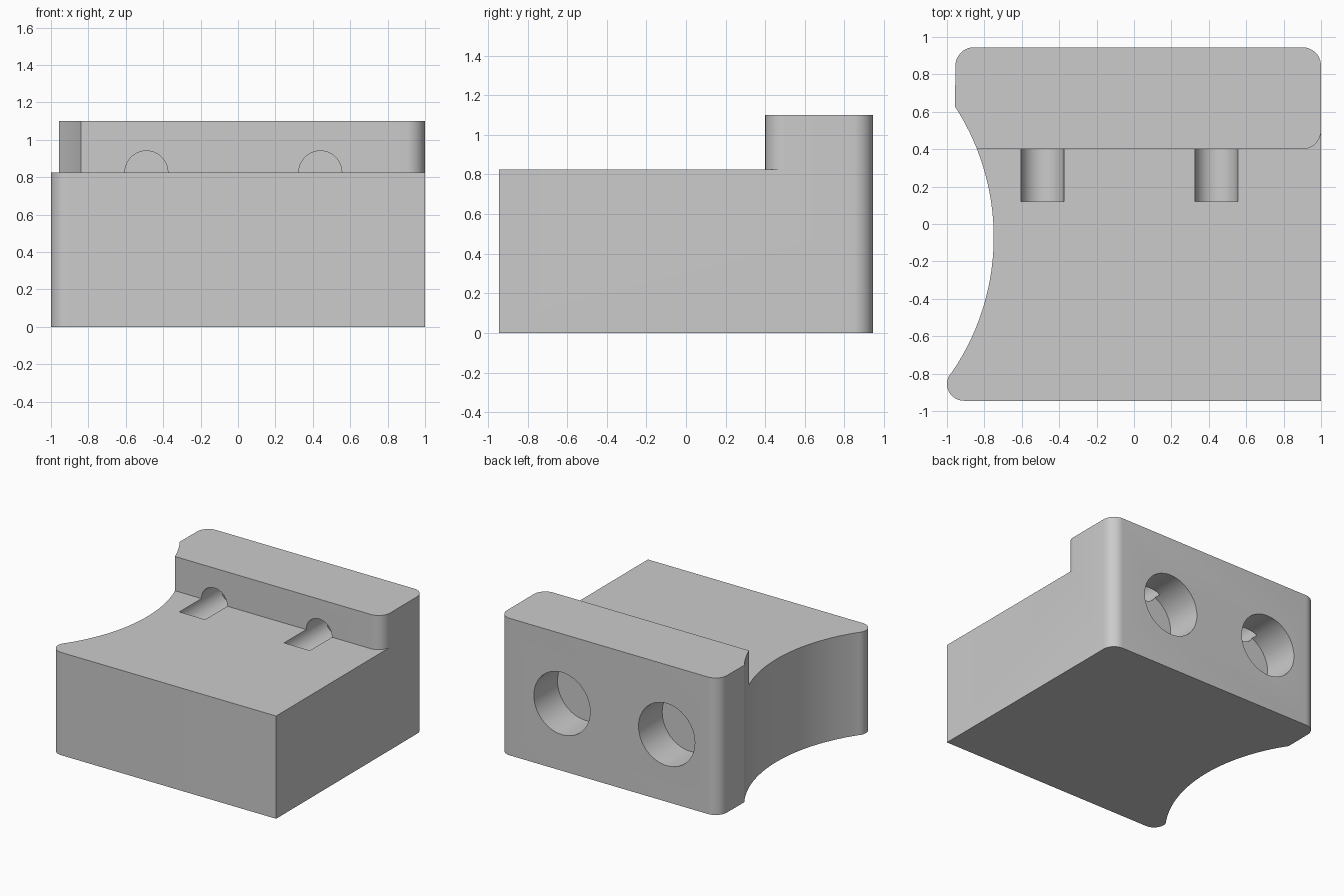
import bpy, bmesh, math
from mathutils import Matrix

default = bpy.data.objects.get("Cube")
if default:
    bpy.data.objects.remove(default)

grey = bpy.data.materials.new("plain_grey")
grey.use_nodes = True
colour = (0.6, 0.6, 0.6, 1)
grey.diffuse_color = colour
grey.node_tree.nodes["Principled BSDF"].inputs["Base Color"].default_value = colour


def add_object(name, bm):
    bmesh.ops.recalc_face_normals(bm, faces=bm.faces)
    mesh = bpy.data.meshes.new(name)
    bm.to_mesh(mesh)
    bm.free()
    mesh.materials.append(grey)
    obj = bpy.data.objects.new(name, mesh)
    bpy.context.collection.objects.link(obj)
    return obj


def arc(cx, cy, radius, start, end, steps=10):
    angles = [math.radians(start + (end - start) * i / steps) for i in range(steps + 1)]
    return [(cx + radius * math.cos(a), cy + radius * math.sin(a)) for a in angles]


def prism(name, outline, bottom, top):
    bm = bmesh.new()
    face = bm.faces.new([bm.verts.new((x, y, bottom)) for x, y in outline])
    moved = bmesh.ops.extrude_face_region(bm, geom=[face], use_keep_orig=True)
    verts = [v for v in moved["geom"] if isinstance(v, bmesh.types.BMVert)]
    bmesh.ops.translate(bm, verts=verts, vec=(0, 0, top - bottom))
    return add_object(name, bm)


def bore(name, x, z, radius, front, back):
    # Cylinder lying along the depth of the block
    bm = bmesh.new()
    place = Matrix.Translation((x, (front + back) / 2, z)) @ Matrix.Rotation(math.pi / 2, 4, "X")
    bmesh.ops.create_cone(bm, cap_ends=True, segments=48, radius1=radius,
                          radius2=radius, depth=back - front, matrix=place)
    return add_object(name, bm)


# Block outline: square front corner, rounded others, hollowed side
outline = [(1, -0.945)]
outline += arc(0.9, 0.845, 0.1, 0, 90)
outline += arc(-0.855, 0.845, 0.1, 90, 180)
outline += arc(-2.03, -0.07, 1.28, 33, -34.5, 28)
outline += arc(-0.91, -0.855, 0.09, 150, 270)
block = prism("stepped_block", outline, 0, 1.1)

# Step cutter leaves a raised back ledge with one rounded corner
step = [(-2, -2), (2, -2), (2, 0.5)] + arc(0.9, 0.5, 0.1, 0, -90) + [(-2, 0.4)]
cutters = [prism("step_cutter", step, 0.825, 2)]

# Wide blind holes in the back, met by narrow channels from the step
for x in (-0.49, 0.44):
    cutters.append(bore("back_hole_cutter", x, 0.54, 0.25, 0.645, 1.2))
    cutters.append(bore("channel_cutter", x, 0.826, 0.115, 0.12, 0.7))

bpy.ops.object.select_all(action="DESELECT")
block.select_set(True)
bpy.context.view_layer.objects.active = block
for cutter in cutters:
    cutter.hide_render = True
    cut = block.modifiers.new("cut", "BOOLEAN")
    cut.operation = "DIFFERENCE"
    cut.solver = "EXACT"
    cut.object = cutter
    bpy.ops.object.modifier_apply(modifier=cut.name)
    bpy.data.objects.remove(cutter)

bpy.ops.object.shade_smooth_by_angle(angle=math.radians(30))
